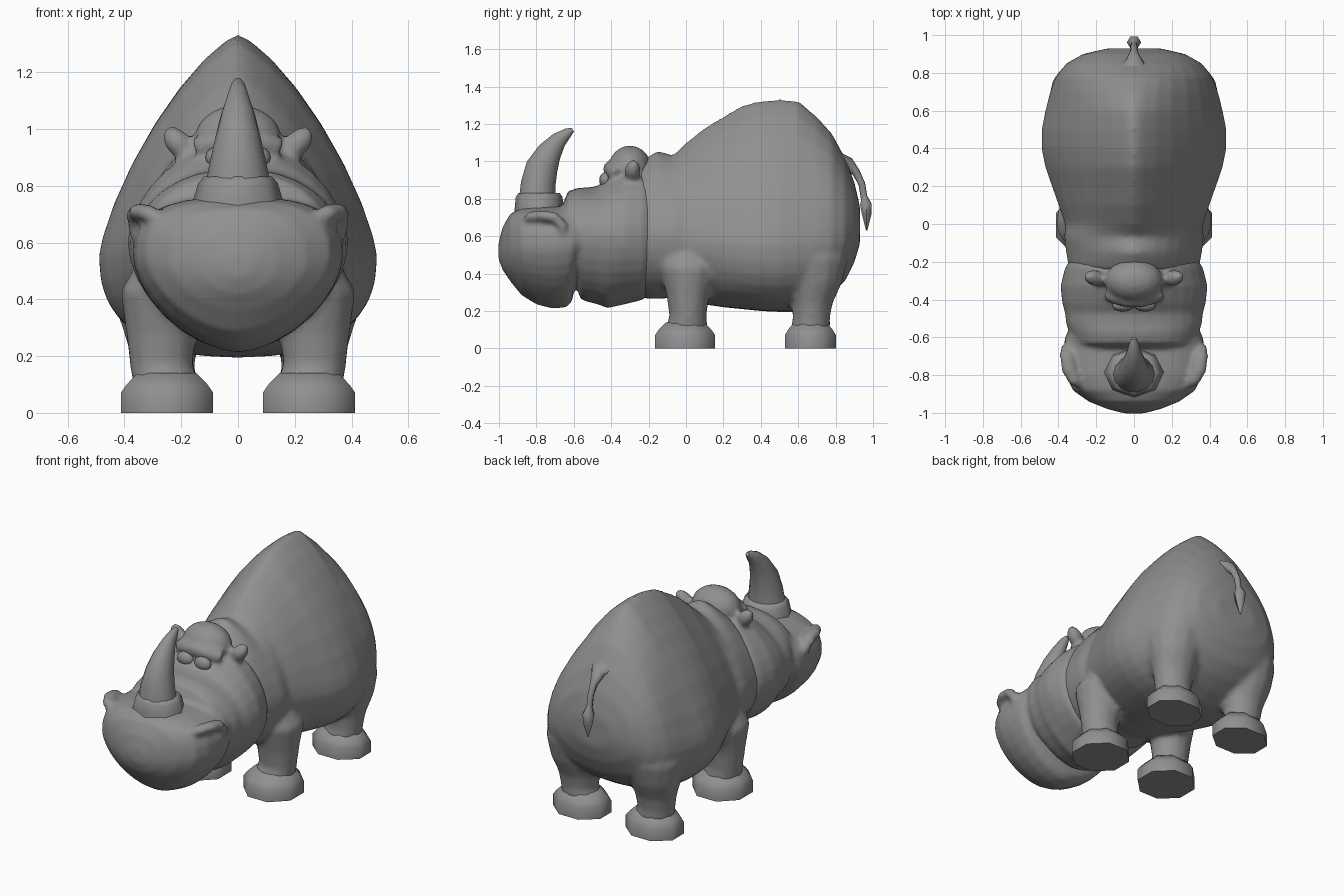
import bpy, bmesh, math
from mathutils import Vector

parts = []
grey = bpy.data.materials.new("dark_grey_hide")
grey.diffuse_color = (.28, .28, .28, 1)

def add(name, bm):
    bmesh.ops.recalc_face_normals(bm, faces=bm.faces)
    me = bpy.data.meshes.new(name)
    bm.to_mesh(me)
    bm.free()
    me.materials.append(grey)
    ob = bpy.data.objects.new(name, me)
    bpy.context.collection.objects.link(ob)
    parts.append(ob)
    return ob

def skin(name, rings):
    """Closed skin over a row of rings with equal point counts."""
    bm = bmesh.new()
    loops = [[bm.verts.new(p) for p in r] for r in rings]
    n = len(loops[0])
    for a, b in zip(loops, loops[1:]):
        for i in range(n):
            j = (i + 1) % n
            bm.faces.new((a[i], a[j], b[j], b[i]))
    bm.faces.new(loops[0][::-1])
    bm.faces.new(loops[-1])
    return add(name, bm)

def sgnpow(v, e):
    return math.copysign(abs(v) ** e, v)

def section(y, top, bottom, half, mid, p, q, n=32):
    """Upright cross-section: superellipse p above mid, q below."""
    pts = []
    for i in range(n):
        a = 2 * math.pi * i / n
        c, s = math.cos(a), math.sin(a)
        e = 2 / (p if s >= 0 else q)
        h = top - mid if s >= 0 else mid - bottom
        pts.append((half * sgnpow(c, e), y, mid + h * sgnpow(s, e)))
    return pts

def tube(name, path, ref=(1, 0, 0), n=10):
    """Tube along points (x, y, z, radius along ref, other radius)."""
    pts = [Vector(p[:3]) for p in path]
    rings = []
    for i, p in enumerate(path):
        t = (pts[min(i + 1, len(pts) - 1)] - pts[max(i - 1, 0)]).normalized()
        a = Vector(ref)
        a = (a - a.dot(t) * t).normalized()
        b = t.cross(a)
        rings.append([pts[i] + a * p[3] * math.cos(2 * math.pi * k / n)
                      + b * p[4] * math.sin(2 * math.pi * k / n) for k in range(n)])
    return skin(name, rings)

def ball(name, loc, radii, segs=16, rings=10):
    bm = bmesh.new()
    bmesh.ops.create_uvsphere(bm, u_segments=segs, v_segments=rings, radius=1)
    for v in bm.verts:
        v.co = Vector(loc) + Vector([c * r for c, r in zip(v.co, radii)])
    return add(name, bm)

def blend(main, others, voxel, smooth):
    """Join parts and fuse them into one continuous skin."""
    bpy.ops.object.select_all(action='DESELECT')
    for ob in others + [main]:
        ob.select_set(True)
    for ob in others:
        parts.remove(ob)
    bpy.context.view_layer.objects.active = main
    bpy.ops.object.join()
    m = main.modifiers.new("fuse", 'REMESH')
    m.mode, m.voxel_size, m.use_smooth_shade = 'VOXEL', voxel, True
    m = main.modifiers.new("soften", 'SMOOTH')
    m.factor, m.iterations = .5, smooth

# body: peaked back, rounded belly, neck fold at the front
body = skin("body", [section(*s) for s in [
    (-.25, .99, .28, .33, .60, 1.7, 2), (-.21, 1.02, .265, .35, .60, 1.6, 2),
    (-.15, 1.06, .265, .36, .60, 1.5, 2), (-.07, 1.03, .27, .37, .60, 1.6, 2),
    (0, 1.10, .25, .365, .58, 1.5, 2), (.1, 1.18, .235, .40, .57, 1.45, 2),
    (.2, 1.24, .22, .435, .56, 1.4, 2.2), (.3, 1.30, .21, .47, .55, 1.37, 2.3),
    (.4, 1.325, .2, .49, .55, 1.35, 2.4), (.5, 1.333, .195, .49, .55, 1.35, 2.4),
    (.6, 1.325, .195, .47, .55, 1.37, 2.3),
    (.7, 1.24, .24, .445, .55, 1.5, 2.2), (.78, 1.15, .29, .415, .56, 1.65, 2.1),
    (.85, 1.02, .36, .36, .58, 1.8, 2), (.9, .89, .46, .27, .62, 2, 2),
    (.93, .76, .56, .14, .65, 2, 2)]])

# head and lower jaw
head = skin("head", [section(*s) for s in [
    (-.18, .94, .31, .33, .60, 1.8, 2), (-.23, .97, .26, .365, .60, 1.8, 2),
    (-.33, .96, .235, .39, .60, 1.8, 1.8), (-.42, .91, .215, .38, .60, 1.9, 1.8),
    (-.47, .87, .235, .365, .60, 2, 1.8), (-.53, .86, .25, .36, .60, 2.1, 1.8),
    (-.565, .86, .265, .345, .60, 2.2, 1.8), (-.59, .855, .36, .335, .60, 2.2, 1.8),
    (-.63, .84, .38, .32, .60, 2.3, 1.8), (-.67, .75, .40, .29, .58, 2.3, 1.8)]])

# big muzzle
muzzle = skin("muzzle", [section(*s) for s in [
    (-.52, .76, .46, .335, .60, 2.4, 1.8), (-.59, .77, .35, .36, .57, 2.6, 1.7),
    (-.61, .765, .25, .368, .56, 2.8, 1.65),
    (-.64, .76, .22, .37, .56, 2.8, 1.65), (-.71, .76, .212, .37, .55, 2.8, 1.65),
    (-.80, .76, .235, .36, .55, 2.8, 1.65), (-.88, .75, .285, .325, .55, 2.7, 1.7),
    (-.94, .72, .36, .24, .54, 2.5, 1.8), (-.98, .65, .42, .14, .53, 2.2, 2),
    (-1.003, .56, .48, .05, .52, 2, 2)]])

# horn on its collar
tube("horn_collar", [(0, -.785, .70, .175, .135), (0, -.785, .76, .155, .13),
                     (0, -.785, .81, .14, .125), (0, -.785, .832, .12, .11)], n=8)
tube("horn", [(0, -.795, .80, .115, .10), (0, -.79, .88, .10, .095),
              (0, -.77, .97, .08, .088), (0, -.73, 1.05, .06, .068),
              (0, -.68, 1.115, .038, .045), (0, -.63, 1.155, .024, .026),
              (0, -.605, 1.17, .012, .012)], n=14)

# crown between the ears and soft brow
face = [muzzle, ball("crown", (0, -.30, .965), (.155, .115, .12)),
        tube("brow", [(x, -.40 + 2 * x * x, .96 - 1.5 * x * x, .045, .045)
                      for x in (-.14, -.09, -.04, 0, .04, .09, .14)], ref=(0, 1, 0))]
limbs = []

# paired parts
for s, side in ((1, "left"), (-1, "right")):
    ball("eye_" + side, (s * .06, -.432, .90), (.055, .032, .042), 12, 8)
    face.append(tube("ear_" + side, [
        (s * .12, -.29, .89, .045, .05), (s * .175, -.29, .915, .035, .045),
        (s * .215, -.285, .955, .045, .045), (s * .24, -.28, .985, .03, .035),
        (s * .255, -.28, 1.0, .012, .015)], ref=(0, 1, 0)))
    face.append(tube("nostril_rim_" + side, [
        (s * .27, -.86, .68, .02, .02), (s * .315, -.83, .705, .035, .028),
        (s * .345, -.77, .71, .04, .03), (s * .355, -.70, .70, .04, .03),
        (s * .36, -.66, .655, .03, .028), (s * .345, -.655, .58, .02, .02)]))
    # legs as stacks of (x, y, z, x radius, y radius), feet as blunt octagonal blocks
    legs = {
        "front_leg_": [(.25, .02, .60, .06, .12), (.275, .015, .43, .14, .155),
                       (.27, .01, .28, .125, .115), (.27, .01, .17, .112, .10), (.25, 0, .09, .12, .12)],
        "rear_leg_": [(.24, .66, .66, .13, .15), (.27, .68, .48, .18, .19), (.27, .69, .35, .155, .145),
                      (.265, .675, .24, .125, .11), (.265, .67, .16, .112, .10), (.25, .665, .09, .12, .11)]}
    for name, rows in legs.items():
        limbs.append(skin(name + side, [
            [(s * (x + rx * math.cos(a)), y + ry * math.sin(a), z)
             for a in [2 * math.pi * k / 14 for k in range(14)]] for x, y, z, rx, ry in rows]))
    for name, y, ry in (("front_foot_", -.005, .16), ("rear_foot_", .665, .136)):
        k = 1 / math.cos(math.pi / 8)
        skin(name + side, [[(s * (.25 + .162 * k * f * math.cos(a)), y + ry * k * f * math.sin(a), z)
                            for a in [math.pi / 8 + math.pi / 4 * i for i in range(8)]]
                           for z, f in ((0, 1), (.072, 1), (.10, .88), (.14, .64))])

# tail with pointed tuft
tube("tail", [(0, .815, 1.02, .09, .03), (0, .865, .99, .045, .035), (0, .91, .94, .022, .022),
              (0, .94, .88, .018, .018), (0, .955, .79, .018, .018)], n=8)
tube("tail_tuft", [(0, .953, .82, .015, .015), (0, .962, .77, .038, .036),
                   (0, .966, .72, .032, .03), (0, .966, .63, .004, .004)], n=6)

# smooth shading, then fuse body with legs and head with face
blend(body, limbs, .018, 4)
blend(head, face, .014, 4)
bpy.ops.object.select_all(action='DESELECT')
for ob in parts:
    ob.select_set(True)
bpy.context.view_layer.objects.active = body
bpy.ops.object.shade_smooth_by_angle(angle=math.radians(60))
